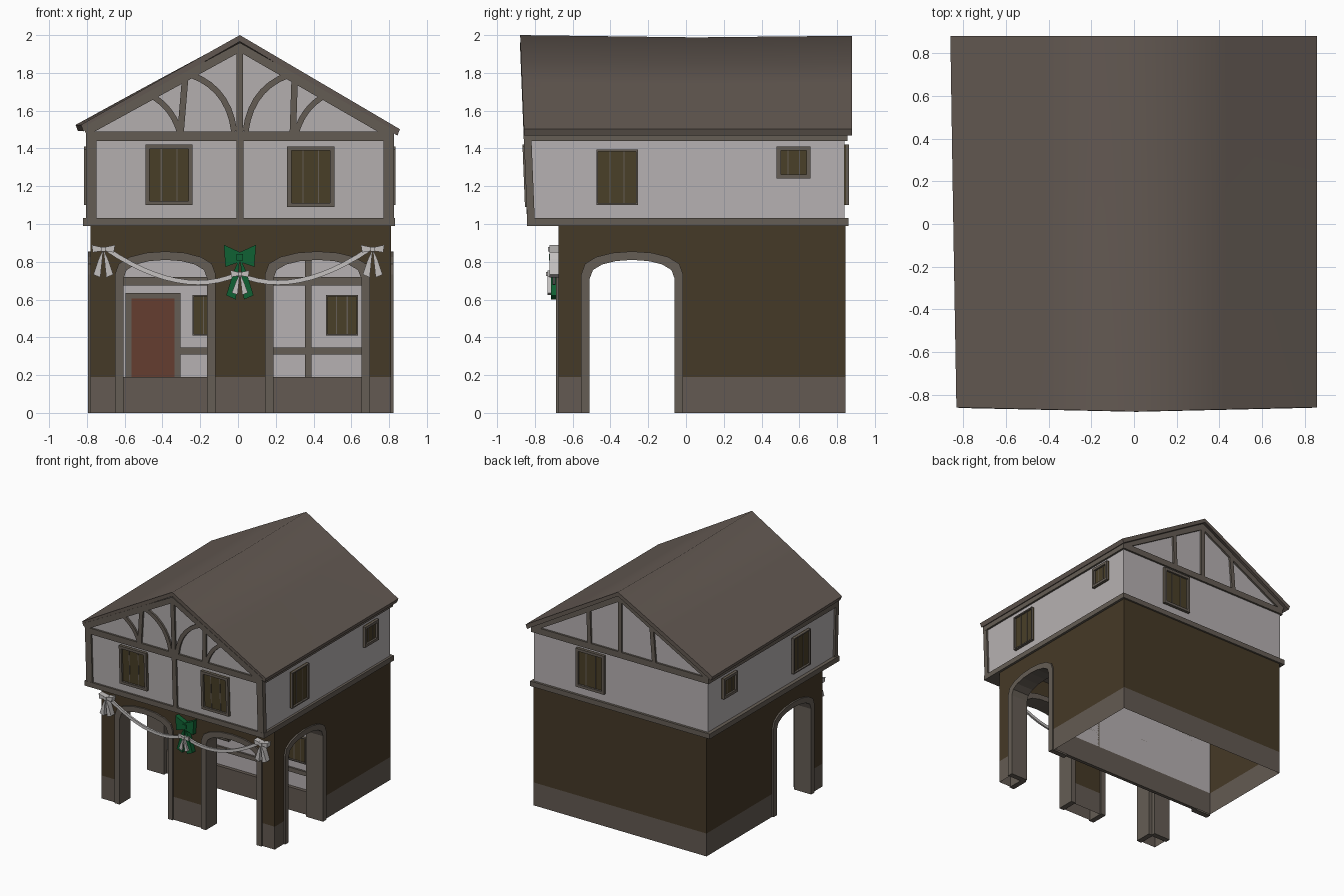
import bpy, bmesh, math

cube = bpy.data.objects.get("Cube")
if cube:
    bpy.data.objects.remove(cube, do_unlink=True)


def material(name, r, g, b):
    m = bpy.data.materials.new(name)
    m.use_nodes = True
    m.diffuse_color = (r, g, b, 1)
    node = m.node_tree.nodes["Principled BSDF"]
    node.inputs["Base Color"].default_value = (r, g, b, 1)
    node.inputs["Roughness"].default_value = 0.9
    return m


PLASTER = material("white plaster", 0.47, 0.44, 0.445)
BROWN = material("brown render", 0.06, 0.041, 0.02)
STONE = material("grey stone", 0.125, 0.102, 0.085)
TIMBER = material("weathered timber", 0.13, 0.11, 0.09)
ROOF = material("roof brown", 0.125, 0.1, 0.085)
SHUTTER = material("dark shutter", 0.068, 0.05, 0.021)
DOOR = material("red door", 0.13, 0.048, 0.03)
GREEN = material("green ribbon", 0.005, 0.12, 0.033)
RIBBON = material("pale ribbon", 0.55, 0.53, 0.52)

BASE = 0.19                      # top of the stone plinth
FRONT, BACK = -0.825, 0.84       # upper storey wall planes
LEFT, RIGHT = 0.81, -0.79


def finish(name, bm, mats):
    me = bpy.data.meshes.new(name)
    bm.to_mesh(me)
    bm.free()
    for m in mats:
        me.materials.append(m)
    ob = bpy.data.objects.new(name, me)
    bpy.context.collection.objects.link(ob)
    return ob


def prism(name, pts, axis, d0, d1, mat, lean=False, plinth=False, white_front=False):
    """Extrude a profile in (x, z) along y, or in (y, z) along x."""
    bm = bmesh.new()
    place = (lambda a, z, d: (a, d, z)) if axis == "y" else (lambda a, z, d: (d, a, z))
    rings = [[bm.verts.new(place(a, z, d)) for a, z in pts] for d in (d0, d1)]
    bm.faces.new(rings[0])
    bm.faces.new(rings[1])
    n = len(pts)
    for i in range(n):
        j = (i + 1) % n
        bm.faces.new((rings[0][i], rings[0][j], rings[1][j], rings[1][i]))
    bmesh.ops.recalc_face_normals(bm, faces=bm.faces)
    if lean:                     # the front of the upper storey tips forward
        for v in bm.verts:
            if v.co.y < -0.5:
                v.co.y -= 0.04 * (v.co.z - 1)
    mats = [mat]
    if plinth:                   # stone below, render above, open underneath
        mats = [mat, STONE, PLASTER]
        bmesh.ops.bisect_plane(bm, geom=bm.verts[:] + bm.edges[:] + bm.faces[:],
                               plane_co=(0, 0, BASE), plane_no=(0, 0, 1))
        low = [f for f in bm.faces if f.normal.z < -0.9 and f.calc_center_median().z < 0.01]
        bmesh.ops.delete(bm, geom=low, context="FACES")
        for f in bm.faces:
            if f.calc_center_median().z < BASE:
                f.material_index = 1
            elif white_front and f.normal.y < -0.9:
                f.material_index = 2
    return finish(name, bm, mats)


def rect(a0, a1, z0, z1):
    return [(a0, z0), (a1, z0), (a1, z1), (a0, z1)]


def band(path, width):
    """Outline of a beam of constant width along a path."""
    left, right = [], []
    for i, (a, z) in enumerate(path):
        p, q = path[max(i - 1, 0)], path[min(i + 1, len(path) - 1)]
        da, dz = q[0] - p[0], q[1] - p[1]
        k = width / 2 / math.hypot(da, dz)
        left.append((a - dz * k, z + da * k))
        right.append((a + dz * k, z - da * k))
    return left + right[::-1]


def arc(p, ctrl, q, n=7):
    ts = [i / n for i in range(n + 1)]
    return [tuple((1 - t) ** 2 * p[k] + 2 * t * (1 - t) * ctrl[k] + t * t * q[k] for k in (0, 1))
            for t in ts]


def arch(c, half, grow=0.0, n=8):
    """Arch outline from floor to floor, grown outward for the surround."""
    h, spring, rise = half + grow, 0.71 + grow / 2, 0.1 + grow / 2
    curve = [(c - h * math.cos(math.pi * i / n), spring + rise * math.sin(math.pi * i / n) ** 0.8
              if 0 < i < n else spring) for i in range(n + 1)]
    return [(c - h, 0)] + curve + [(c + h, 0)]


def arched_wall(name, a0, a1, arches, axis, d0, d1):
    pts = [(a0, 0)]
    for c, half in arches:
        pts += arch(c, half, 0.022)
    pts += [(a1, 0), (a1, 1), (a0, 1)]
    prism(name, pts, axis, d0, d1, BROWN, plinth=True)
    for i, (c, half) in enumerate(arches):
        ring = arch(c, half, 0.045) + arch(c, half)[::-1]
        prism(f"{name}_arch_surround_{i + 1}", ring, axis, d0 - 0.013, d1 + 0.013, TIMBER)


def window(name, axis, at, sign, a0, a1, z0, z1, fw=0.022, lean=False, bars=2):
    """Dark shutter with a raised frame and slim upright bars."""
    def part(label, r, depth, mat):
        prism(f"{name}_{label}", r, axis, at, at + sign * depth, mat, lean)
    part("shutter", rect(a0, a1, z0, z1), 0.008, SHUTTER)
    part("frame_bottom", rect(a0, a1, z0, z0 + fw), 0.024, TIMBER)
    part("frame_top", rect(a0, a1, z1 - fw, z1), 0.024, TIMBER)
    part("frame_side_a", rect(a0, a0 + fw, z0, z1), 0.024, TIMBER)
    part("frame_side_b", rect(a1 - fw, a1, z0, z1), 0.024, TIMBER)
    for i in range(bars):
        c = a0 + (a1 - a0) * (i + 1) / (bars + 1)
        part(f"bar_{i + 1}", rect(c - 0.003, c + 0.003, z0, z1), 0.011, TIMBER)


# Ground floor: closed back room and arcaded porch
prism("back_room", rect(-0.78, 0.81, 0, 1), "y", 0, 0.845, BROWN, plinth=True, white_front=True)
arched_wall("porch_front", -0.78, 0.81, [(-0.385, 0.222), (0.42, 0.233)], "y", -0.675, -0.555)
for side, d0, d1 in (("right", -0.78, -0.65), ("left", 0.68, 0.81)):
    arched_wall(f"porch_{side}", -0.555, 0, [(-0.285, 0.225)], "x", d0, d1)

# Wall inside the porch
prism("porch_plinth", rect(-0.65, 0.68, 0, BASE), "y", -0.03, -0.001, STONE)
for name, r in (("low_rail", rect(-0.31, 0.68, 0.31, 0.345)),
                ("high_rail", rect(-0.65, 0.68, 0.675, 0.72)),
                ("porch_stud", rect(0.355, 0.39, BASE, 0.99)),
                ("door_post_a", rect(-0.595, -0.565, BASE, 0.635)),
                ("door_post_b", rect(-0.335, -0.305, BASE, 0.635)),
                ("door_lintel", rect(-0.595, -0.305, 0.605, 0.635))):
    prism(name, r, "y", -0.016, 0, TIMBER)
prism("door", rect(-0.566, -0.334, BASE, 0.606), "y", -0.009, 0, DOOR)
window("porch_window_right", "y", 0, -1, -0.24, -0.07, 0.41, 0.625, 0.008)
window("porch_window_left", "y", 0, -1, 0.465, 0.635, 0.41, 0.625, 0.008)

# Upper storey with gables
prism("upper_walls", [(RIGHT, 1), (LEFT, 1), (LEFT, 1.49), (0.01, 1.96), (RIGHT, 1.51)],
      "y", FRONT, BACK, PLASTER, lean=True)
prism("floor_ledge", rect(-0.82, 0.83, 0.99, 1.032), "y", -0.842, 0.86, TIMBER)

# Beams shared by both gable ends
for end, at, s in (("front", FRONT, -1), ("back", BACK, 1)):
    out = at + s * 0.016
    prism(f"{end}_tie_beam", rect(-0.805, 0.825, 1.44, 1.49), "y", at, out, TIMBER, True)
    prism(f"{end}_bargeboard", band([(-0.81, 1.49), (0.01, 1.935), (0.82, 1.472)], 0.05),
          "y", at, out, TIMBER, True)
    for i, (x0, x1) in enumerate(((-0.305, -0.28), (0.01, 0.01), (0.29, 0.3))):
        top = 1.93 if i == 1 else 1.77
        prism(f"{end}_gable_post_{i + 1}", band([(x0, 1.47), (x1, top)], 0.034),
              "y", at, out, TIMBER, True)

# Front posts and curved braces
prism("front_centre_post", rect(-0.008, 0.03, 1.03, 1.45), "y", FRONT, FRONT - 0.016, TIMBER, True)
for side, m in (("right", -1), ("left", 1)):
    brace = arc((0.03, 1.49), (0.06, 1.72), (0.26, 1.79))
    prism(f"inner_brace_{side}", band([(0.01 + m * x, z) for x, z in brace], 0.032),
          "y", FRONT, FRONT - 0.016, TIMBER, True)
    brace = arc((0.31, 1.49), (0.35, 1.62), (0.46, 1.68))
    prism(f"outer_brace_{side}", band([(m * x, z) for x, z in brace], 0.03),
          "y", FRONT, FRONT - 0.016, TIMBER, True)

# Long side timbers and windows
for side, at, s in (("right", RIGHT, -1), ("left", LEFT, 1)):
    prism(f"{side}_wall_plate", rect(-0.825, 0.85, 1.44, 1.5), "x", at, at + s * 0.016, TIMBER, True)
    x0, x1 = sorted((at - s * 0.04, at + s * 0.015))
    prism(f"{side}_corner_post", rect(x0, x1, 1.03, 1.46), "y", FRONT + 0.025, FRONT - 0.015, TIMBER, True)
    window(f"{side}_large_window", "x", at, s, -0.475, -0.255, 1.1, 1.395, 0.01)
    window(f"{side}_small_window", "x", at, s, 0.48, 0.66, 1.24, 1.41)

# Gable end windows
window("front_window_right", "y", FRONT, -1, -0.49, -0.24, 1.1, 1.42, lean=True)
window("front_window_left", "y", FRONT, -1, 0.26, 0.51, 1.09, 1.41, lean=True)
window("back_window", "y", BACK, 1, 0.15, 0.41, 1.1, 1.42)

# Roof: thin shell with a slightly sagging ridge
bm = bmesh.new()
top = [(-0.86, 1.525), (-0.42, 1.767), (0.01, 2.0), (0.43, 1.753), (0.857, 1.502)]
profile = top + [(x * 0.985, z - 0.034) for x, z in top[::-1]]
rings = []
for k in range(3):
    ring = []
    for x, z in profile:
        y = (-0.858 - 0.04 * (z - 1.5), 0.05, 0.88)[k]
        px = x * (0.967, 0.985, 1)[k] if x < -0.1 else x
        pz = z - 0.024 * (z - 1.5) * (0, 1, 0.3)[k]
        ring.append(bm.verts.new((px, y, pz)))
    rings.append(ring)
n = len(profile)
for a, b in zip(rings, rings[1:]):
    for i in range(n):
        j = (i + 1) % n
        bm.faces.new((a[i], a[j], b[j], b[i]))
for ring in (rings[0], rings[-1]):
    for i in range(len(top) - 1):
        bm.faces.new((ring[i], ring[i + 1], ring[n - 2 - i], ring[n - 1 - i]))
bmesh.ops.recalc_face_normals(bm, faces=bm.faces)
roof = finish("roof", bm, [ROOF])
bpy.ops.object.select_all(action="DESELECT")
roof.select_set(True)
bpy.context.view_layer.objects.active = roof
bpy.ops.object.shade_smooth_by_angle(angle=math.radians(70))


def bow(name, cx, cz, w, loop, drop, y0, y1, mat):
    """Ribbon bow: two loops, two tails and a knot."""
    for side, m in (("right", -1), ("left", 1)):
        pts = [(0, loop * 0.4), (w, loop), (w * 0.9, -loop * 0.8), (0, -loop * 0.4)]
        prism(f"{name}_loop_{side}", [(cx + m * x, cz + z) for x, z in pts], "y", y0, y1, mat)
        pts = [(0, 0), (w * 0.4, -drop * 0.35), (w * 0.85, -drop * 0.9), (w * 0.25, -drop)]
        prism(f"{name}_tail_{side}", [(cx + m * x, cz + z) for x, z in pts], "y", y0, y1, mat)
    k = w * 0.2
    prism(f"{name}_knot", rect(cx - k, cx + k, cz - k, cz + k), "y", y0 - 0.008, y1, mat)


# Festive swags and bows across the porch
for side, m in (("right", -1), ("left", 1)):
    swag = arc((0.7, 0.87), (0.3, 0.6), (0.0, 0.735), 12)
    prism(f"swag_{side}", band([(m * x, z) for x, z in swag], 0.024), "y", -0.708, -0.692, RIBBON)
    bow(f"end_bow_{side}", m * 0.713, 0.867, 0.062, 0.022, 0.15, -0.722, -0.676, RIBBON)
bow("green_bow", 0.01, 0.825, 0.085, 0.065, 0.225, -0.716, -0.676, GREEN)
bow("centre_bow", 0.01, 0.735, 0.05, 0.02, 0.11, -0.732, -0.716, RIBBON)
